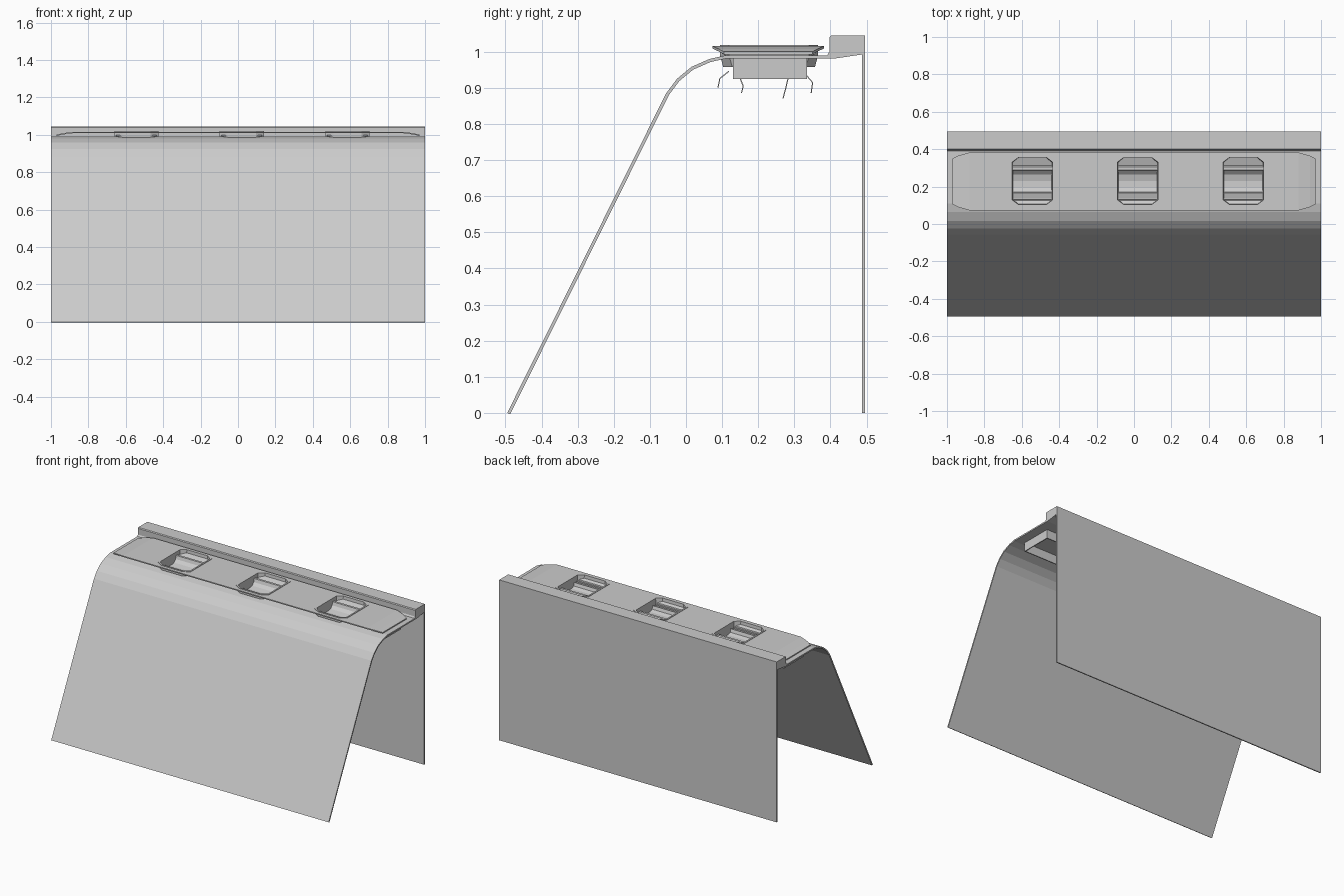
import bpy, bmesh
from mathutils import Vector

if "Cube" in bpy.data.objects:
    bpy.data.objects.remove(bpy.data.objects["Cube"])

grey = bpy.data.materials.new("plain grey")
grey.use_nodes = True
GREY = (0.6, 0.6, 0.6, 1)
grey.diffuse_color = GREY
grey.node_tree.nodes["Principled BSDF"].inputs["Base Color"].default_value = GREY


def finish(name, bm):
    bmesh.ops.recalc_face_normals(bm, faces=bm.faces)
    mesh = bpy.data.meshes.new(name)
    bm.to_mesh(mesh)
    bm.free()
    mesh.materials.append(grey)
    obj = bpy.data.objects.new(name, mesh)
    bpy.context.collection.objects.link(obj)
    return obj


def prism(name, points, direction):
    """Extrude a closed outline along a vector."""
    bm = bmesh.new()
    face = bm.faces.new([bm.verts.new(p) for p in points])
    out = bmesh.ops.extrude_face_region(bm, geom=[face])
    verts = [v for v in out["geom"] if isinstance(v, bmesh.types.BMVert)]
    bmesh.ops.translate(bm, verts=verts, vec=direction)
    return finish(name, bm)


def across(name, yz, x0, x1):
    return prism(name, [(x0, y, z) for y, z in yz], (x1 - x0, 0, 0))


def box(name, lo, hi):
    yz = [(lo[1], lo[2]), (hi[1], lo[2]), (hi[1], hi[2]), (lo[1], hi[2])]
    return across(name, yz, lo[0], hi[0])


def cut(obj, cutter):
    cutter.hide_render = True
    cutter.hide_viewport = True
    mod = obj.modifiers.new("cut", "BOOLEAN")
    mod.operation = "DIFFERENCE"
    mod.solver = "EXACT"
    mod.object = cutter


def thicken(path, t):
    """Offset an open 2D path to a closed strip of thickness t."""
    pts = [Vector(p) for p in path]
    inner = []
    for i, p in enumerate(pts):
        d = (pts[min(i + 1, len(pts) - 1)] - pts[max(i - 1, 0)]).normalized()
        inner.append(p + Vector((d.y, -d.x)) * t)
    return pts + inner[::-1]


# Folded sheet: sloped front, rounded shoulder and flat top
sheet = [(-.495, 0), (-.055, .885), (-.025, .925), (.015, .958), (.065, .98),
         (.11, .99), (.395, .99)]
front_sheet = across("front_sheet", thicken(sheet, .009), -1, 1)

# Raised rail along the back edge and the upright back panel
across("top_rail", [(.385, .981), (.41, .981), (.493, .993), (.493, 1.045),
                    (.402, 1.045), (.397, 1.04), (.397, 1.0)], -1, 1)
box("back_panel", (-1, .488, 0), (1, .495, 1.045))

# Control plate with tapered, drooping ends
half = [(.97, .105, .35, 1.0), (.94, .09, .365, 1.008), (.88, .073, .382, 1.016)]
sections = [(-x, a, b, z) for x, a, b, z in half] + half[::-1]
bm = bmesh.new()
rings = [[bm.verts.new(p) for p in ((x, a, z - .007), (x, b, z - .007), (x, b, z), (x, a, z))]
         for x, a, b, z in sections]
for r, s in zip(rings, rings[1:]):
    for i in range(4):
        j = (i + 1) % 4
        bm.faces.new((r[i], r[j], s[j], s[i]))
bm.faces.new(rings[0])
bm.faces.new(rings[-1])
control_plate = finish("control_plate", bm)

# Open tray walls hanging under the flat top
T = .006
for name, lo, hi in (("front", (-.94, .13), (.94, .13 + T)),
                     ("back", (-.94, .335 - T), (.94, .335)),
                     ("right", (-.94, .13), (-.94 + T, .335)),
                     ("left", (.94 - T, .13), (.94, .335))):
    box("tray_wall_" + name, (*lo, .925), (*hi, .985))


def octagon(cx, grow):
    w, h, c, cy = .112 + grow, .13 + grow, .075, .23
    return [(cx + sx * x, cy + sy * y) for sx, sy, x, y in (
        (-1, -1, c, h), (1, -1, c, h), (1, -1, w, h - .025), (1, 1, w, h - .025),
        (1, 1, c, h), (-1, 1, c, h), (-1, 1, w, h - .025), (-1, -1, w, h - .025))]


# Curved rocker seat inside each socket, and its wire leads
seat = [(.102, 1.0), (.125, .99), (.13, .975), (.165, .985), (.172, .965), (.195, .956),
        (.23, .954), (.265, .962), (.283, .978), (.29, .998), (.305, .998), (.312, .985),
        (.358, 1.0)]
leads = [[(.12, .945), (.095, .925), (.09, .9)], [(.15, .93), (.16, .905), (.155, .885)],
         [(.285, .93), (.278, .9), (.27, .87)], [(.335, .935), (.352, .915), (.348, .885)]]

for side, cx in (("right", -.543), ("middle", .02), ("left", .585)):
    hole = prism("socket_cutter_" + side, [(x, y, .9) for x, y in octagon(cx, 0)], (0, 0, .2))
    cut(control_plate, hole)
    cut(front_sheet, hole)

    # Socket wall: a flared lip above a straight sleeve
    bm = bmesh.new()
    loops = [[bm.verts.new((x, y, z)) for x, y in octagon(cx, g)]
             for g, z in ((.006, 1.019), (.006, .99), (-.003, .958), (-.009, .958), (-.004, 1.019))]
    for a, b in zip(loops, loops[1:] + loops[:1]):
        for i in range(8):
            j = (i + 1) % 8
            bm.faces.new((a[i], a[j], b[j], b[i]))
    finish("socket_" + side, bm)

    rocker = across("rocker_seat_" + side, thicken(seat, .006), cx - .108, cx + .108)
    for p in rocker.data.polygons:
        p.use_smooth = False

    for n, path in enumerate(leads):
        across(f"lead_{side}_{n + 1}", thicken(path, .003), cx - .003, cx + .003)
